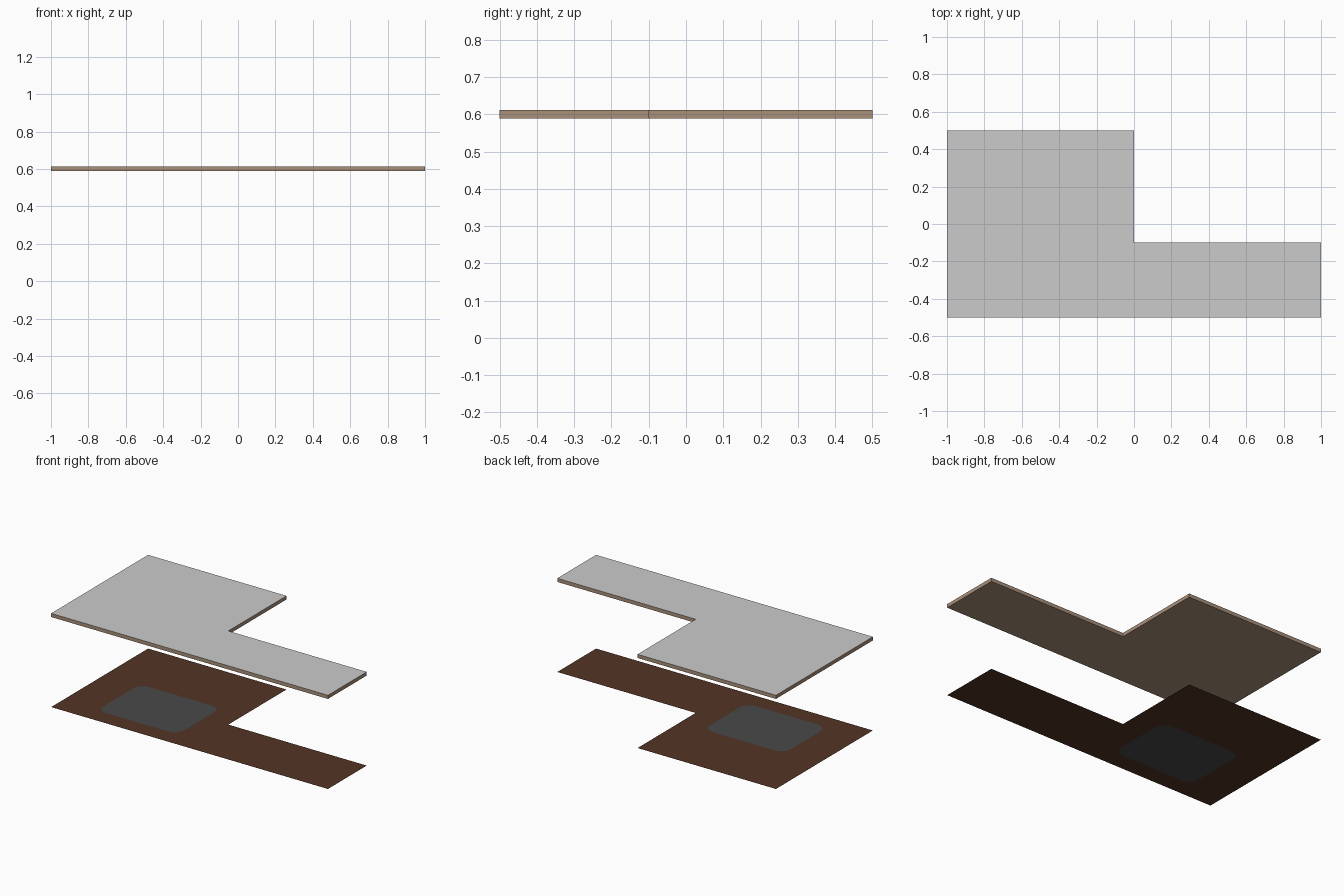
import bpy, bmesh, math

if "Cube" in bpy.data.objects:
    bpy.data.objects.remove(bpy.data.objects["Cube"])

L_SHAPE = [(-1, -0.5), (1, -0.5), (1, -0.1), (0, -0.1), (0, 0.5), (-1, 0.5)]


def material(name, rgb):
    m = bpy.data.materials.new(name)
    m.diffuse_color = (*rgb, 1)
    m.use_nodes = True
    m.node_tree.nodes["Principled BSDF"].inputs["Base Color"].default_value = m.diffuse_color
    return m


def add_object(name, bm, mats):
    me = bpy.data.meshes.new(name)
    bm.to_mesh(me)
    bm.free()
    for m in mats:
        me.materials.append(m)
    ob = bpy.data.objects.new(name, me)
    bpy.context.collection.objects.link(ob)
    return ob


def rounded_rect(cx, cy, w, h, r, seg=6):
    pts = []
    for i, (sx, sy) in enumerate([(1, 1), (-1, 1), (-1, -1), (1, -1)]):
        for k in range(seg + 1):
            a = math.pi / 2 * (i + k / seg)
            pts.append((cx + sx * (w / 2 - r) + r * math.cos(a),
                        cy + sy * (h / 2 - r) + r * math.sin(a)))
    return pts


def loop(bm, pts, z=0):
    return [bm.verts.new((x, y, z)) for x, y in pts]


grey = material("light grey", (0.60, 0.60, 0.60))
tan = material("tan wood", (0.40, 0.28, 0.195))
brown = material("dark brown", (0.088, 0.034, 0.018))
charcoal = material("charcoal", (0.067, 0.067, 0.067))

# worktop: L-shaped slab, grey on top, tan on the sides and underneath
bm = bmesh.new()
base = bm.faces.new(loop(bm, L_SHAPE, 0.588))
ext = bmesh.ops.extrude_face_region(bm, geom=[base], use_keep_orig=True)
top = [g for g in ext["geom"] if isinstance(g, bmesh.types.BMVert)]
bmesh.ops.translate(bm, verts=top, vec=(0, 0, 0.024))
bmesh.ops.recalc_face_normals(bm, faces=bm.faces)
for f in bm.faces:
    f.material_index = 0 if f.normal.z > 0.5 else 1
add_object("worktop", bm, [grey, tan])

# base sheet: same outline, paper thin, with a rounded opening
panel_pts = rounded_rect(-0.46, -0.16, 0.585, 0.445, 0.07)
bm = bmesh.new()
edges = []
for pts in (L_SHAPE, panel_pts):
    vs = loop(bm, pts)
    edges += [bm.edges.new((vs[i - 1], vs[i])) for i in range(len(vs))]
bmesh.ops.triangle_fill(bm, edges=edges, use_beauty=True, normal=(0, 0, 1))
for f in bm.faces:
    f.normal_update()
    if f.normal.z < 0:
        f.normal_flip()
add_object("base_sheet", bm, [brown])

# rounded panel filling the opening
bm = bmesh.new()
bm.faces.new(loop(bm, panel_pts))
add_object("base_panel", bm, [charcoal])
